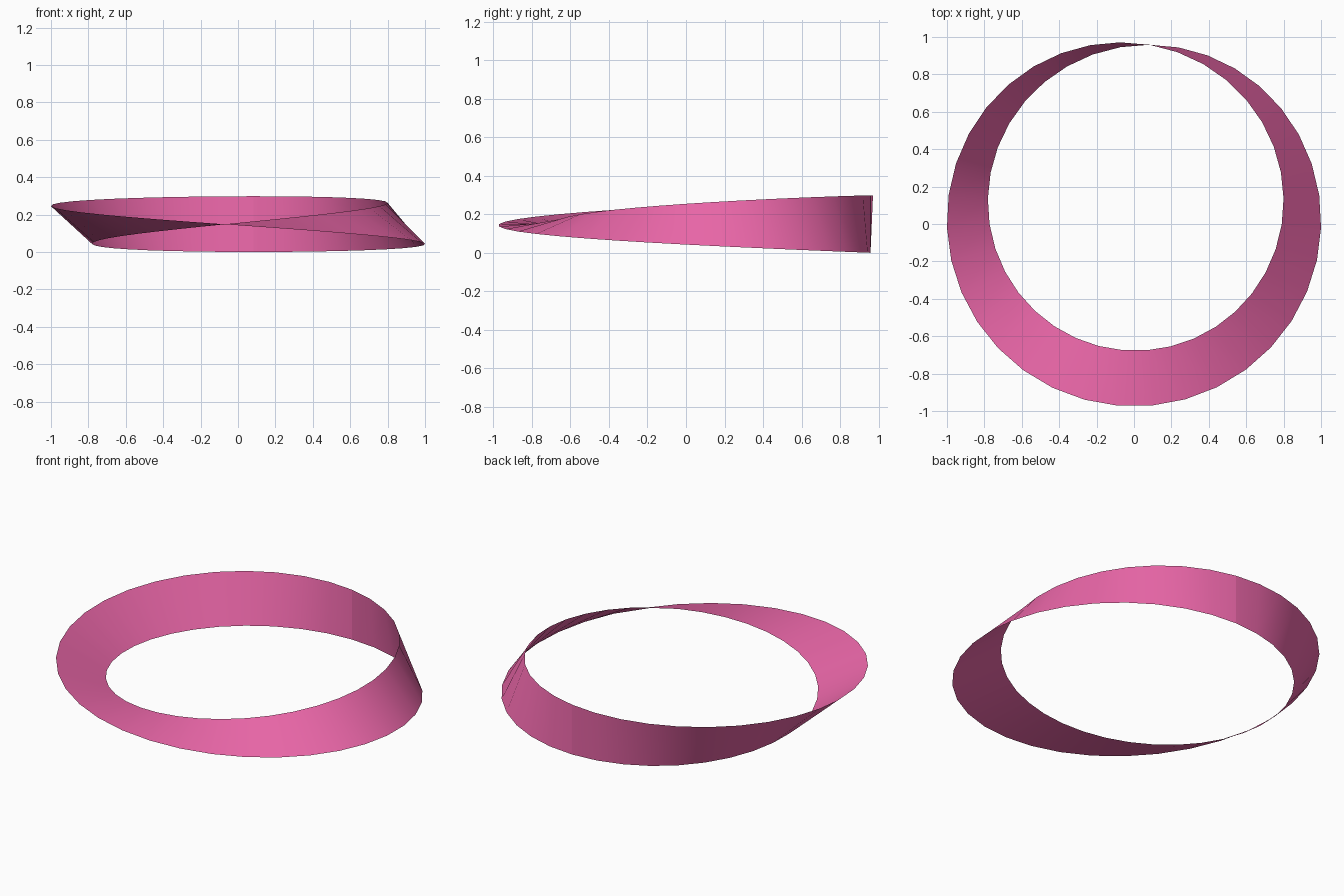
import bpy
from math import pi, sin, cos, radians

if "Cube" in bpy.data.objects:
    bpy.data.objects.remove(bpy.data.objects["Cube"])

RINGS = 36          # cross-sections around the loop
RADIUS = 0.894      # centre-line radius
HALF = 0.149        # half the band width
START = radians(85) # where the band stands upright (and the ends meet)

# Half-twist band: one straight cross-section per ring, ends left unwelded
verts = []
for i in range(RINGS + 1):
    turn = 2 * pi * i / RINGS
    angle = START + turn
    tilt = (turn - pi) / 2
    for side in (1, -1):
        r = RADIUS + side * HALF * cos(tilt)
        verts.append((r * cos(angle), r * sin(angle), -side * HALF * sin(tilt)))
faces = [(2 * i, 2 * i + 2, 2 * i + 3, 2 * i + 1) for i in range(RINGS)]

# Centre on x and y, stand on z = 0
lo = [min(v[k] for v in verts) for k in range(3)]
hi = [max(v[k] for v in verts) for k in range(3)]
off = ((lo[0] + hi[0]) / 2, (lo[1] + hi[1]) / 2, lo[2])
verts = [tuple(v[k] - off[k] for k in range(3)) for v in verts]

mesh = bpy.data.meshes.new("twisted_band")
mesh.from_pydata(verts, [], [f[::-1] for f in faces])
mesh.shade_smooth()
band = bpy.data.objects.new("twisted_band", mesh)
bpy.context.collection.objects.link(band)

# Pink surface
pink = bpy.data.materials.new("pink")
pink.diffuse_color = (0.86, 0.14, 0.41, 1)
pink.use_nodes = True
pink.node_tree.nodes["Principled BSDF"].inputs["Base Color"].default_value = pink.diffuse_color
mesh.materials.append(pink)
